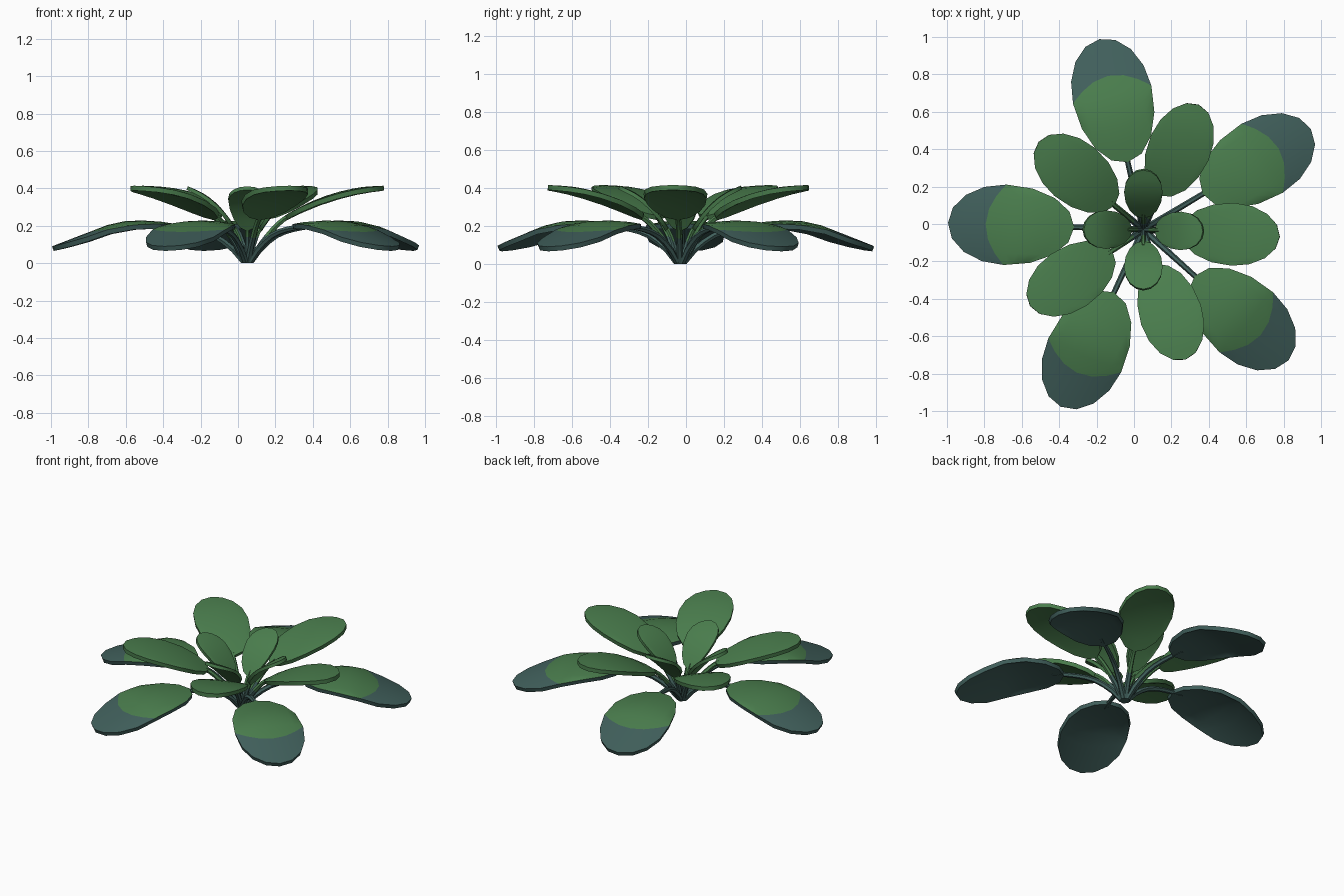
import bpy, bmesh, math
from mathutils import Vector

if "Cube" in bpy.data.objects:
    bpy.data.objects.remove(bpy.data.objects["Cube"])

CX, CY = 0.05, -0.03   # where all the stalks meet


def mat(name, col):
    m = bpy.data.materials.new(name)
    m.diffuse_color = (*col, 1)
    m.use_nodes = True
    m.node_tree.nodes["Principled BSDF"].inputs["Base Color"].default_value = m.diffuse_color
    return m


GREEN = mat("leaf green", (0.068, 0.205, 0.074))
TEAL = mat("dull teal", (0.052, 0.116, 0.106))


def height(path, r):
    """Smooth height along a leaf's (radius, z) path."""
    n = len(path)

    def slope(i):
        a, b = path[max(i - 1, 0)], path[min(i + 1, n - 1)]
        return (b[1] - a[1]) / (b[0] - a[0])
    i = 0
    while i < n - 2 and r > path[i + 1][0]:
        i += 1
    (r0, z0), (r1, z1) = path[i], path[i + 1]
    d = r1 - r0
    t = min(max((r - r0) / d, 0), 1)
    return ((2*t**3 - 3*t*t + 1) * z0 + (t**3 - 2*t*t + t) * d * slope(i)
            + (3*t*t - 2*t**3) * z1 + (t**3 - t*t) * d * slope(i + 1))


def place(u, v, z, ang):
    c, s = math.cos(ang), math.sin(ang)
    return Vector((CX + u * c - v * s, CY + u * s + v * c, z))


def finish(bm, name, mats, thick=0):
    me = bpy.data.meshes.new(name)
    bm.to_mesh(me)
    bm.free()
    ob = bpy.data.objects.new(name, me)
    bpy.context.collection.objects.link(ob)
    for m in mats:
        me.materials.append(m)
    bpy.ops.object.select_all(action='DESELECT')
    ob.select_set(True)
    bpy.context.view_layer.objects.active = ob
    if thick:
        so = ob.modifiers.new("thickness", 'SOLIDIFY')
        so.thickness, so.offset = thick, -1
        so.material_offset = so.material_offset_rim = 1
        bpy.ops.object.modifier_apply(modifier=so.name)
    bpy.ops.object.shade_smooth_by_angle(angle=math.radians(40))


def leaf(name, ang, path, uc, a_low, a_high, w, dome, two_tone, thick):
    """Egg-shaped blade; a curved row of edges divides base from tip."""
    bm = bmesh.new()
    cols = []
    for k in range(9):
        phi = math.pi * k / 8
        s, v = math.sin(phi), w * math.cos(phi)
        lo, hi = uc - a_low * s, uc + a_high * s
        mid = uc + a_high * 0.34 * s * s
        us = [lo + (mid - lo) * j / 5 for j in range(6)]
        us += [mid + (hi - mid) * j / 3 for j in range(1, 4)]
        cols.append([bm.verts.new(place(u, v, height(path, u) - dome * v * v, ang))
                     for u in us])
    for a, b in zip(cols, cols[1:]):
        for j in range(8):
            f = bm.faces.new((a[j], b[j], b[j + 1], a[j + 1]))
            f.material_index = 1 if two_tone and j >= 5 else 0
    bmesh.ops.remove_doubles(bm, verts=bm.verts, dist=0.0005)
    bm.normal_update()
    for f in bm.faces:
        if f.normal.z < 0:
            f.normal_flip()
    finish(bm, name, [GREEN, TEAL] if two_tone else [GREEN], thick)


def stalk(name, ang, path, r_end, rad, green_from):
    """Six-sided tube following the leaf path, tucked under the blade."""
    bm = bmesh.new()
    r0 = path[0][0]
    pts = []
    for i in range(9):
        r = r0 + (r_end - r0) * i / 8
        pts.append(place(r, 0, height(path, r) - 0.018 * i / 8, ang))
    side = Vector((-math.sin(ang), math.cos(ang), 0))
    rings = []
    for i, p in enumerate(pts):
        t = (pts[min(i + 1, 8)] - pts[max(i - 1, 0)]).normalized()
        up = t.cross(side)
        ring = []
        for k in range(6):
            a = math.tau * k / 6
            q = p + (side * math.cos(a) + up * math.sin(a)) * rad * (1 - 0.03 * i)
            q.z = 0 if i == 0 else max(q.z, 0)
            ring.append(bm.verts.new(q))
        rings.append(ring)
    for a, b in zip(rings, rings[1:]):
        for k in range(6):
            bm.faces.new((a[k], a[(k + 1) % 6], b[(k + 1) % 6], b[k]))
    bm.faces.new(rings[0])
    bm.faces.new(rings[-1])
    bmesh.ops.recalc_face_normals(bm, faces=bm.faces)
    for f in bm.faces:
        f.material_index = 1 if f.calc_center_median().z > green_from else 0
    finish(bm, name, [TEAL, GREEN])


# tier: name, angles, path (radius, z), centre, lower/upper length, half width, dome,
# two-tone, thickness, stalk radius, height where the stalk turns green
tiers = [
    ("outer", (31, 103, 178, 245, 318),
     [(0.02, 0), (0.08, 0.08), (0.2, 0.165), (0.38, 0.21), (0.55, 0.228),
      (0.7, 0.218), (0.85, 0.165), (1.05, 0.088)],
     0.74, 0.37, 0.305, 0.215, 0.6, True, 0.026, 0.018, 9),
    ("middle", (66, 140, 214, 288, 357),
     [(0.015, 0), (0.07, 0.10), (0.18, 0.235), (0.3, 0.31), (0.45, 0.37),
      (0.6, 0.405), (0.74, 0.415)],
     0.48, 0.28, 0.25, 0.168, 0.4, False, 0.026, 0.018, 0.13),
    ("inner", (90, 180, 270, 358),
     [(0.01, 0), (0.035, 0.11), (0.07, 0.2), (0.15, 0.305), (0.23, 0.37), (0.32, 0.412)],
     0.20, 0.14, 0.118, 0.103, 0.4, False, 0.02, 0.015, 0.13),
]
for (tier, angles, path, uc, al, ah, w, dome, two, thick, rad, gf) in tiers:
    for i, deg in enumerate(angles, 1):
        a = math.radians(deg)
        leaf(f"{tier}_leaf_{i}", a, path, uc, al, ah, w, dome, two, thick)
        stalk(f"{tier}_stalk_{i}", a, path, uc - al * 0.8, rad, gf)
